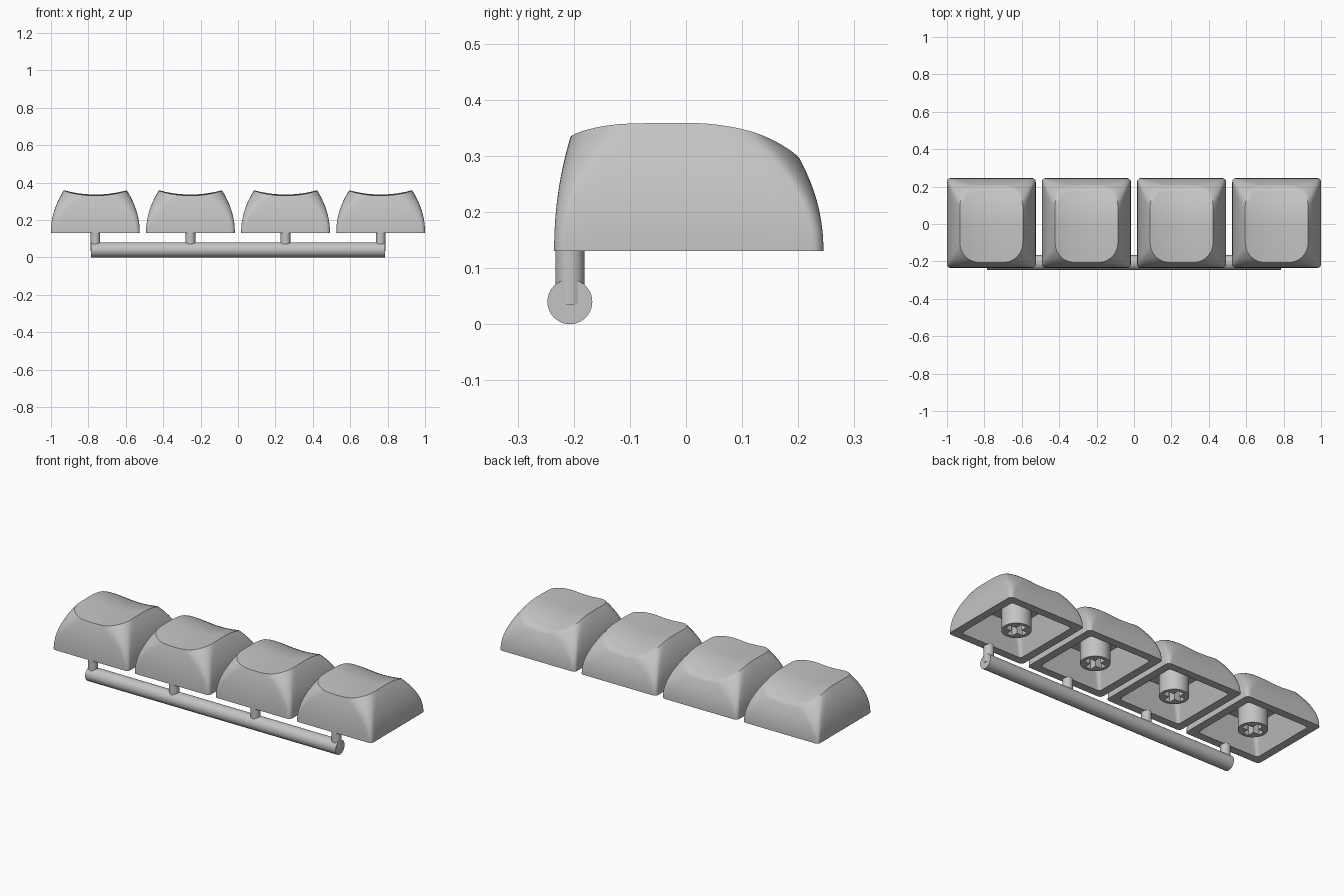
import bpy, bmesh, math
from mathutils import Matrix, Vector

cube = bpy.data.objects.get("Cube")
if cube:
    bpy.data.objects.remove(cube)

grey = bpy.data.materials.new("plain grey")
grey.use_nodes = True
grey.diffuse_color = (0.55, 0.55, 0.55, 1)
grey.node_tree.nodes["Principled BSDF"].inputs["Base Color"].default_value = (0.55, 0.55, 0.55, 1)

PITCH, BASE_Z, SPRUE_Y = 0.5085, 0.13, -0.207
CENTRES = [(i - 1.5) * PITCH for i in range(4)]


def add_object(name, mesh, x=0.0, angle=42):
    obj = bpy.data.objects.new(name, mesh)
    bpy.context.collection.objects.link(obj)
    obj.location.x = x
    mesh.materials.clear()
    mesh.materials.append(grey)
    bpy.ops.object.select_all(action='DESELECT')
    obj.select_set(True)
    bpy.context.view_layer.objects.active = obj
    bpy.ops.object.shade_smooth_by_angle(angle=math.radians(angle))
    return obj


def to_mesh(name, bm):
    bmesh.ops.recalc_face_normals(bm, faces=bm.faces)
    mesh = bpy.data.meshes.new(name)
    bm.to_mesh(mesh)
    bm.free()
    return mesh


def rounded_rect(hx, y0, y1, radius, corner=8, side=10):
    """Outline points, always the same count so outlines can be lofted."""
    cy, hy = (y0 + y1) / 2, (y1 - y0) / 2
    pts = []
    for k, (sx, sy) in enumerate([(1, 1), (-1, 1), (-1, -1), (1, -1)]):
        for i in range(corner + 1):
            a = math.pi / 2 * (k + i / corner)
            pts.append(Vector((sx * (hx - radius) + radius * math.cos(a),
                               cy + sy * (hy - radius) + radius * math.sin(a))))
    out = []
    for i, p in enumerate(pts):
        out.append(p)
        if i % (corner + 1) == corner:
            q = pts[(i + 1) % len(pts)]
            out += [p.lerp(q, j / side) for j in range(1, side)]
    return out


def dish(x, y):
    """Height of the scooped top: hollow across, falling away at the back."""
    fall = 1.1 * y * y if y > 0 else 0.14 * y * y
    return 0.336 - fall + 0.022 * (x / 0.165) ** 2


def keycap_mesh():
    bm = bmesh.new()
    base = rounded_rect(0.2375, -0.235, 0.245, 0.02)
    rim = rounded_rect(0.168, -0.206, 0.203, 0.105)
    inner = rounded_rect(0.192, -0.19, 0.2, 0.015)
    ceiling = rounded_rect(0.145, -0.15, 0.15, 0.03)
    rings = [[(*p, 0.28) for p in ceiling], [(*p, BASE_Z) for p in inner]]
    # Bulging outer walls
    steps = 14
    for s in range(steps + 1):
        t = s / steps
        ring = []
        for b, r in zip(base, rim):
            p = b.lerp(r, t ** 2.1)
            ring.append((*p, BASE_Z + (dish(*r) - BASE_Z) * t))
        rings.append(ring)
    # Scooped top
    for s in range(9, 0, -1):
        ring = [p * (s / 10) for p in rim]
        rings.append([(*p, dish(*p)) for p in ring])
    loops = [[bm.verts.new(co) for co in ring] for ring in rings]
    for a, b in zip(loops, loops[1:]):
        for i in range(len(a)):
            j = (i + 1) % len(a)
            bm.faces.new((a[i], a[j], b[j], b[i]))
    bm.faces.new(loops[0])
    bm.faces.new(loops[-1])
    return to_mesh("keycap", bm)


def stem_mesh():
    """Round post with a cross-shaped socket."""
    curve = bpy.data.curves.new("stem_outline", 'CURVE')
    curve.dimensions = '2D'
    curve.fill_mode = 'BOTH'
    curve.extrude = 0.0775
    circle = [(0.075 * math.cos(a), 0.075 * math.sin(a))
              for a in (math.tau * i / 40 for i in range(40))]
    w, l = 0.018, 0.056
    cross = []
    for k in range(4):
        turn = Matrix.Rotation(k * math.pi / 2, 2)
        cross += [turn @ Vector(p) for p in ((l, -w), (l, w), (w, w))]
    for outline in (circle, cross):
        spline = curve.splines.new('POLY')
        spline.points.add(len(outline) - 1)
        spline.use_cyclic_u = True
        for point, (x, y) in zip(spline.points, outline):
            point.co = (x, y, 0, 1)
    temp = bpy.data.objects.new("stem_outline", curve)
    bpy.context.collection.objects.link(temp)
    graph = bpy.context.evaluated_depsgraph_get()
    mesh = bpy.data.meshes.new_from_object(temp.evaluated_get(graph))
    bpy.data.objects.remove(temp)
    mesh.transform(Matrix.Translation((0, 0.005, BASE_Z + 0.0775)))
    bm = bmesh.new()
    bm.from_mesh(mesh)
    bmesh.ops.remove_doubles(bm, verts=bm.verts, dist=0.0001)
    return to_mesh("stem", bm)


def rod_mesh(name, radius, length, matrix):
    bm = bmesh.new()
    bmesh.ops.create_cone(bm, cap_ends=True, segments=40, radius1=radius,
                          radius2=radius, depth=length, matrix=matrix)
    return to_mesh(name, bm)


# Keycaps, their stems and the pins joining them to the runner bar
cap, stem = keycap_mesh(), stem_mesh()
pin = rod_mesh("pin", 0.026, 0.1, Matrix.Translation((0, SPRUE_Y, 0.085)))
for n, x in enumerate(CENTRES, 1):
    add_object(f"keycap_{n}", cap, x)
    add_object(f"stem_{n}", stem, x)
    add_object(f"pin_{n}", pin, x)

# Runner bar
lay = Matrix.Translation((0, SPRUE_Y, 0.04)) @ Matrix.Rotation(math.pi / 2, 4, 'Y')
add_object("runner_bar", rod_mesh("runner_bar", 0.04, 1.57, lay))
